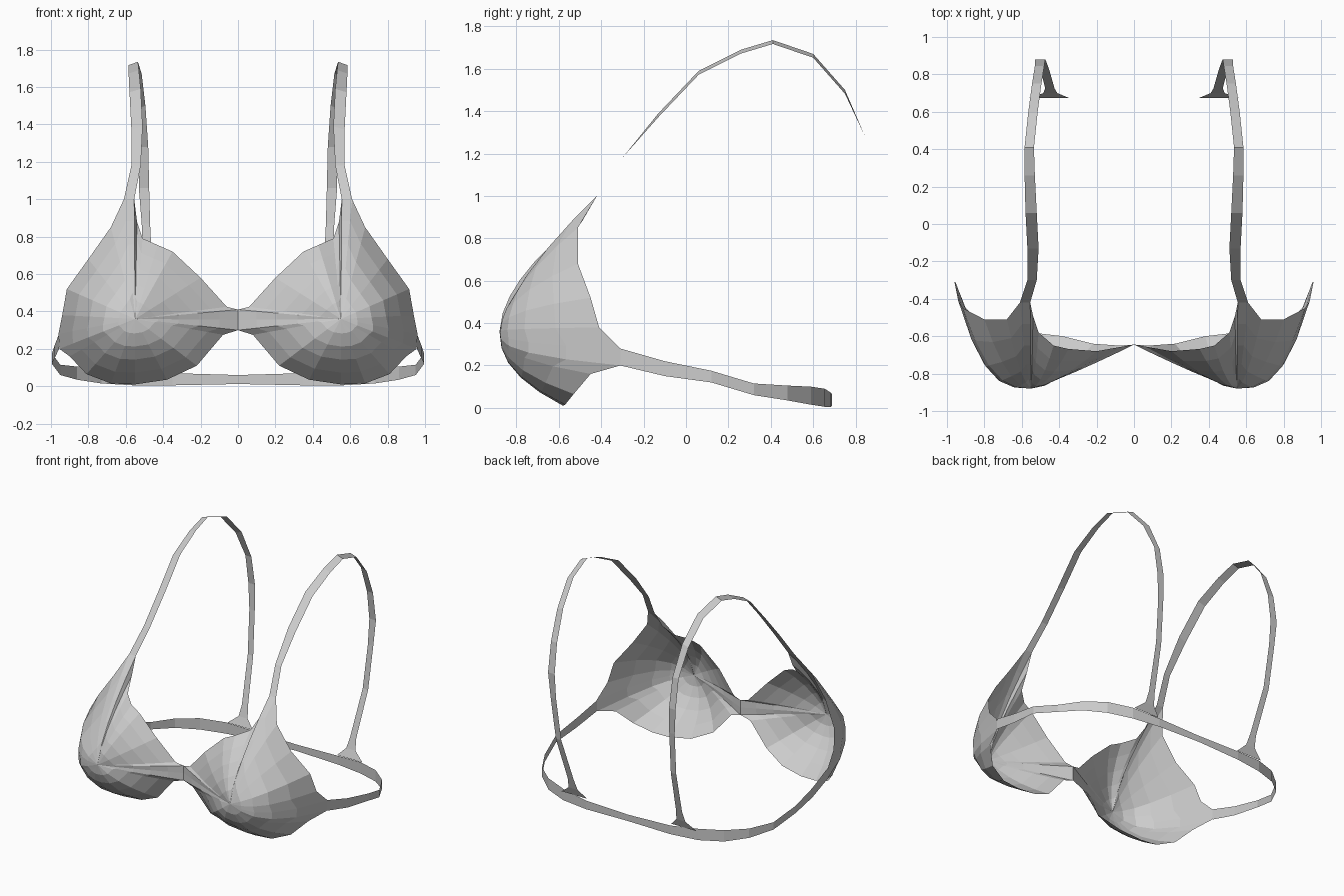
import bpy


def make_part(name, verts, faces):
    """Flat-shaded sheet, mirrored across x = 0."""
    mesh = bpy.data.meshes.new(name)
    mesh.from_pydata(verts, [], faces)
    mesh.update()
    obj = bpy.data.objects.new(name, mesh)
    bpy.context.collection.objects.link(obj)
    mirror = obj.modifiers.new("mirror", 'MIRROR')
    mirror.use_clip = True
    return obj


def ribbon(name, pairs):
    """Strip of quads through pairs of edge points."""
    verts = [p for pair in pairs for p in pair]
    faces = [(2*i, 2*i + 1, 2*i + 3, 2*i + 2) for i in range(len(pairs) - 1)]
    return make_part(name, verts, faces)


# Cup: rim points (x, y, z, bulge power), domed out to the apex
apex = (0.55, -0.88, 0.36)
rim = [
    (0.00, -0.645, 0.41, 1.15), (0.00, -0.645, 0.355, 1.1), (0.00, -0.645, 0.30, 1.15),
    (0.08, -0.65, 0.275, 1.3), (0.22, -0.64, 0.11, 1.8), (0.38, -0.60, 0.035, 2.2),
    (0.55, -0.58, 0.01, 2.3), (0.68, -0.57, 0.015, 2.3), (0.81, -0.53, 0.065, 2.4),
    (0.90, -0.45, 0.16, 2.7), (0.955, -0.31, 0.20, 3.0), (0.96, -0.31, 0.28, 3.0),
    (0.94, -0.41, 0.38, 2.9), (0.915, -0.45, 0.52, 2.6), (0.80, -0.51, 0.68, 2.0),
    (0.68, -0.51, 0.85, 1.6), (0.61, -0.42, 1.00, 1.45), (0.555, -0.42, 1.00, 1.45),
    (0.54, -0.49, 0.88, 1.5), (0.51, -0.58, 0.79, 1.6), (0.43, -0.65, 0.755, 1.8),
    (0.35, -0.668, 0.72, 1.8), (0.20, -0.68, 0.58, 1.5), (0.06, -0.655, 0.425, 1.2),
]
n = len(rim)
steps = (0.22, 0.42, 0.62, 0.82, 1.0)
verts, faces = [apex], []
for t in steps:
    for x, y, z, power in rim:
        verts.append((apex[0] + (x - apex[0]) * t,
                      apex[1] + (y - apex[1]) * t ** power,
                      apex[2] + (z - apex[2]) * t))
for i in range(n):
    j = (i + 1) % n
    faces.append((0, 1 + i, 1 + j))
    for r in range(len(steps) - 1):
        a, b = 1 + r * n, 1 + (r + 1) * n
        faces.append((a + i, b + i, b + j, a + j))
make_part("cup", verts, faces)

# Band round the side and back: x, y, top z, bottom z
band = [
    (0.957, -0.31, 0.28, 0.20), (0.98, -0.10, 0.22, 0.15), (0.995, 0.12, 0.175, 0.12),
    (0.95, 0.32, 0.115, 0.06), (0.86, 0.48, 0.105, 0.035), (0.73, 0.59, 0.10, 0.015),
    (0.56, 0.655, 0.09, 0.005), (0.35, 0.685, 0.07, 0.005), (0.00, 0.69, 0.06, 0.012),
]
ribbon("back_band", [((x, y, top), (x, y, low)) for x, y, top, low in band])

# Shoulder strap, from the flared back foot over to the cup: inner x, outer x, y, z
strap = [
    (0.35, 0.56, 0.675, 0.08), (0.41, 0.485, 0.70, 0.14), (0.425, 0.475, 0.725, 0.22),
    (0.455, 0.50, 0.83, 0.55), (0.47, 0.515, 0.87, 0.87), (0.475, 0.53, 0.88, 1.06),
    (0.48, 0.53, 0.845, 1.28), (0.495, 0.545, 0.75, 1.50), (0.515, 0.565, 0.60, 1.67),
    (0.535, 0.585, 0.41, 1.735), (0.53, 0.585, 0.26, 1.69), (0.52, 0.58, 0.06, 1.59),
    (0.51, 0.57, -0.13, 1.39), (0.52, 0.57, -0.30, 1.18), (0.555, 0.61, -0.42, 1.00),
]
ribbon("shoulder_strap", [((a, y, z), (b, y, z - (0.018 if z > 1.3 else 0)))
                          for a, b, y, z in strap])
